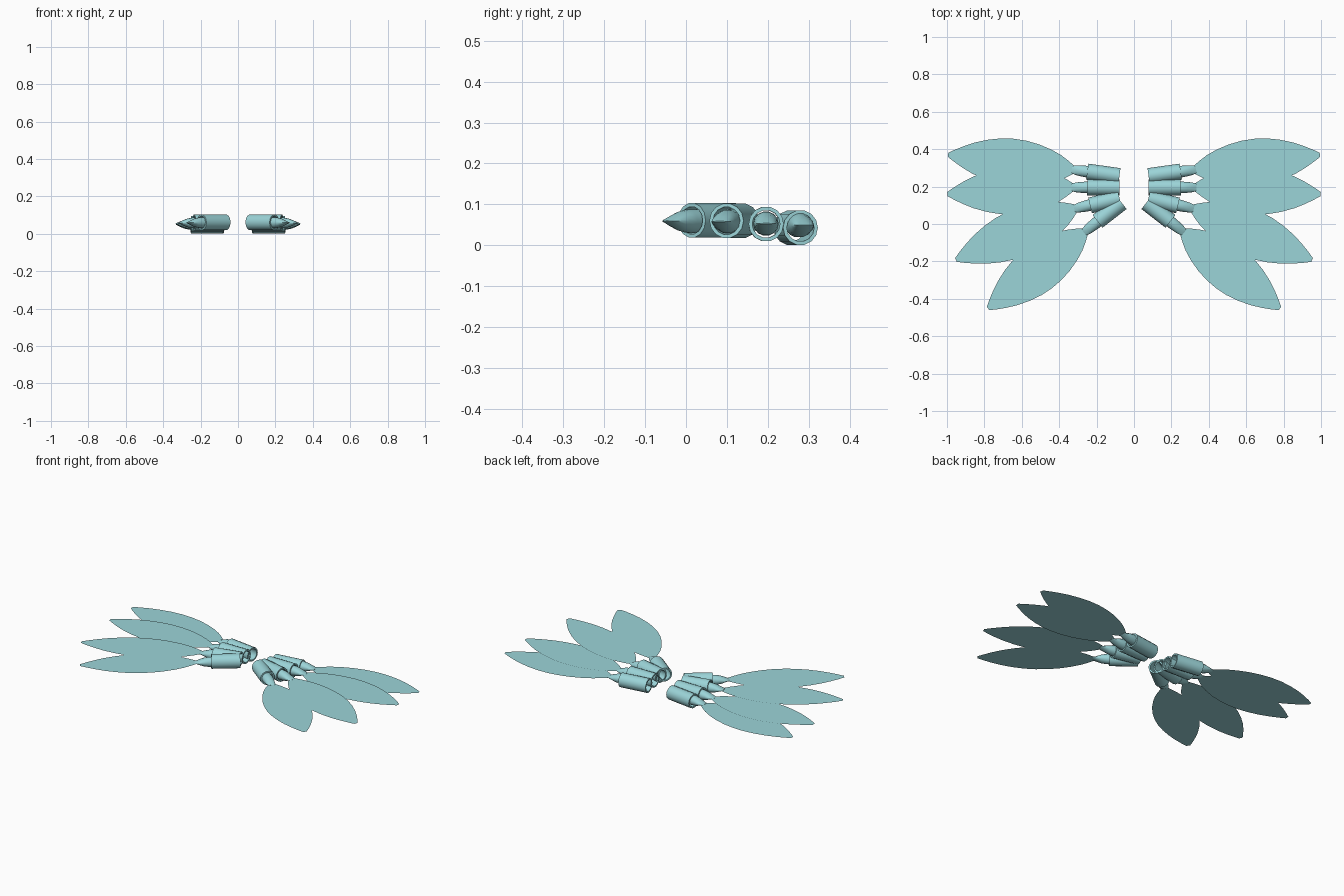
import bpy, bmesh, math
from mathutils import Vector

if "Cube" in bpy.data.objects:
    bpy.data.objects.remove(bpy.data.objects["Cube"])

mat = bpy.data.materials.new("teal")
mat.diffuse_color = (0.33, 0.66, 0.69, 1)
mat.use_nodes = True
mat.node_tree.nodes["Principled BSDF"].inputs["Base Color"].default_value = mat.diffuse_color

SIDES = 14


def finish(bm, name, smooth=True):
    """Turn a bmesh into a teal object mirrored across x = 0."""
    me = bpy.data.meshes.new(name)
    bm.to_mesh(me)
    bm.free()
    ob = bpy.data.objects.new(name, me)
    bpy.context.collection.objects.link(ob)
    me.materials.append(mat)
    mod = ob.modifiers.new("mirror", "MIRROR")
    mod.use_mirror_merge = False
    if smooth:
        bpy.ops.object.select_all(action="DESELECT")
        ob.select_set(True)
        bpy.context.view_layer.objects.active = ob
        bpy.ops.object.shade_smooth_by_angle(angle=math.radians(40))
    return ob


def loft(bm, origin, axis, sections, closed_loop=False, caps=False):
    """Skin elliptical rings (distance, half width, half height) along a level axis."""
    side = Vector((-axis.y, axis.x, 0))
    rings = []
    for d, w, h in sections:
        ring = []
        for i in range(SIDES):
            a = 2 * math.pi * i / SIDES
            p = origin + axis * d + side * (w * math.cos(a))
            ring.append(bm.verts.new(p + Vector((0, 0, h * math.sin(a)))))
        rings.append(ring)
    n = len(rings)
    for k in range(n if closed_loop else n - 1):
        a, b = rings[k], rings[(k + 1) % n]
        for i in range(SIDES):
            j = (i + 1) % SIDES
            bm.faces.new((a[i], a[j], b[j], b[i]))
    if caps:
        bm.faces.new(rings[0])
        bm.faces.new(rings[-1])
    bmesh.ops.recalc_face_normals(bm, faces=bm.faces)


def tube(name, start, end, z, r=0.043, inner=0.034):
    """Hollow sleeve, open at both ends."""
    o = Vector((*start, z))
    v = Vector((*end, z)) - o
    L = v.length
    bm = bmesh.new()
    loft(bm, o, v.normalized(),
         [(0, r, r), (L, r, r), (L, inner, inner), (0, inner, inner)], closed_loop=True)
    finish(bm, name)


def plug(name, start, tip, z):
    """Rounded plug that flattens into a horizontal edge at the tip."""
    o = Vector((*tip, z))
    axis = (o - Vector((*start, z))).normalized()
    bm = bmesh.new()
    loft(bm, o, axis, [(-0.13, 0.031, 0.030), (-0.08, 0.031, 0.029), (-0.05, 0.029, 0.023),
                       (-0.025, 0.026, 0.013), (-0.008, 0.022, 0.005), (0, 0.016, 0.001)],
         caps=True)
    finish(bm, name)


# half widths of the leaf blade along its length
LEAF = [(0, .018), (.06, .046), (.12, .070), (.2, .093), (.3, .113), (.4, .124),
        (.5, .127), (.6, .121), (.7, .106), (.8, .083), (.88, .058), (.95, .032), (1, .011)]


def blade(name, base, tip, z):
    """Flat leaf-shaped sheet facing up."""
    b, v = Vector((*base, z)), Vector((tip[0] - base[0], tip[1] - base[1], 0))
    side = Vector((-v.y, v.x, 0)).normalized()
    bm = bmesh.new()
    low = [bm.verts.new(b + v * t - side * w) for t, w in LEAF]
    up = [bm.verts.new(b + v * t + side * w) for t, w in LEAF]
    for i in range(len(LEAF) - 1):
        bm.faces.new((low[i], low[i + 1], up[i + 1], up[i]))
    finish(bm, name, smooth=False)


# per feather: tube start, tube end, plug tip, blade tip, tube z, plug z
FEATHERS = [
    ((.078, .256), (.250, .280), (.332, .291), (.994, .370), .043, .049),
    ((.078, .195), (.250, .196), (.335, .196), (.998, .160), .052, .053),
    ((.077, .137), (.235, .099), (.320, .082), (.952, -.192), .060, .058),
    ((.066, .114), (.195, .014), (.268, -.046), (.780, -.452), .061, .059),
]

for n, (start, end, tip, leaf_tip, tz, pz) in enumerate(FEATHERS, 1):
    tube(f"sleeve_{n}", start, end, tz)
    plug(f"plug_{n}", start, tip, pz)
    # blade begins just inside the flattened plug tip
    s, t, l = Vector(start), Vector(tip), Vector(leaf_tip)
    base = t - (l - t).normalized() * 0.015
    blade(f"blade_{n}", base, l, pz)
